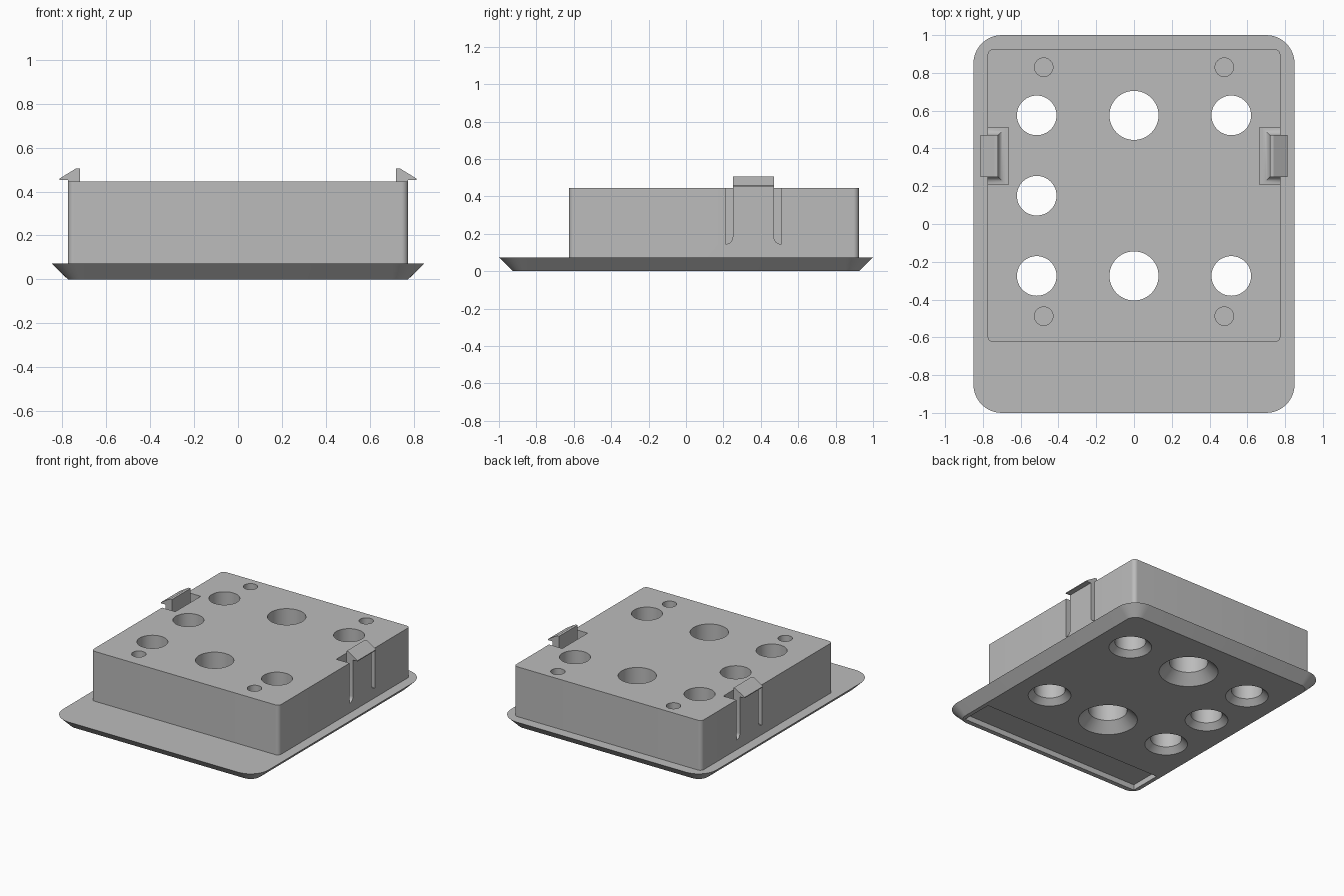
import bpy, bmesh, math

if "Cube" in bpy.data.objects:
    bpy.data.objects.remove(bpy.data.objects["Cube"])

grey = bpy.data.materials.new("plain grey")
grey.diffuse_color = (0.5, 0.5, 0.5, 1)
grey.use_nodes = True
grey.node_tree.nodes["Principled BSDF"].inputs["Base Color"].default_value = grey.diffuse_color


def loft(bm, rings):
    """Closed solid through rings that share one vertex count."""
    vs = [[bm.verts.new(p) for p in ring] for ring in rings]
    n = len(vs[0])
    for a, b in zip(vs, vs[1:]):
        for i in range(n):
            j = (i + 1) % n
            bm.faces.new((a[i], a[j], b[j], b[i]))
    bm.faces.new(vs[0][::-1])
    bm.faces.new(vs[-1])


def rounded(x0, x1, y0, y1, r, z, seg=10):
    pts = []
    corners = ((x1 - r, y1 - r), (x0 + r, y1 - r), (x0 + r, y0 + r), (x1 - r, y0 + r))
    for k, (cx, cy) in enumerate(corners):
        for i in range(seg + 1):
            a = math.pi / 2 * (k + i / seg)
            pts.append((cx + r * math.cos(a), cy + r * math.sin(a), z))
    return pts


def rect(x0, x1, y0, y1, z):
    return [(x0, y0, z), (x1, y0, z), (x1, y1, z), (x0, y1, z)]


def circle(x, y, r, z, n=48):
    return [(x + r * math.cos(2 * math.pi * i / n),
             y + r * math.sin(2 * math.pi * i / n), z) for i in range(n)]


def finish(name, bm):
    bmesh.ops.recalc_face_normals(bm, faces=bm.faces)
    me = bpy.data.meshes.new(name)
    bm.to_mesh(me)
    bm.free()
    me.materials.append(grey)
    ob = bpy.data.objects.new(name, me)
    bpy.context.collection.objects.link(ob)
    return ob


def apply_and_smooth(ob):
    bpy.ops.object.select_all(action='DESELECT')
    ob.select_set(True)
    bpy.context.view_layer.objects.active = ob
    for m in list(ob.modifiers):
        bpy.ops.object.modifier_apply(modifier=m.name)
    bpy.ops.object.shade_smooth_by_angle(angle=math.radians(30))


# Flared base plate with the raised block on it
TOP, PLATE = 0.445, 0.073
bm = bmesh.new()
loft(bm, [
    rounded(-0.775, 0.775, -0.925, 0.925, 0.075, 0),
    rounded(-0.85, 0.85, -1, 1, 0.15, PLATE),
    rounded(-0.775, 0.775, -0.625, 0.925, 0.03, PLATE),
    rounded(-0.775, 0.775, -0.625, 0.925, 0.03, TOP),
])
body = finish("housing_body", bm)

# Cutter: countersunk through holes, blind holes, clip pockets, underside recess
bm = bmesh.new()
through = [(0, 0.575, 0.13, 0.07), (0, -0.275, 0.13, 0.07)]
through += [(x, y, 0.105, 0.04) for x, y in
            ((-0.515, 0.575), (0.515, 0.575), (-0.515, 0.15), (-0.515, -0.275), (0.515, -0.275))]
for x, y, r, c in through:
    loft(bm, [circle(x, y, r + c + 0.01, -0.01), circle(x, y, r, c), circle(x, y, r, 0.6)])
for x in (-0.478, 0.478):
    for y in (0.83, -0.488):
        loft(bm, [circle(x, y, 0.049, 0.15, 32), circle(x, y, 0.049, 0.6, 32)])
FLOOR = 0.145
for x0, x1 in ((0.665, 0.85), (-0.85, -0.665)):
    loft(bm, [rect(x0, x1, 0.21, 0.51, FLOOR), rect(x0, x1, 0.21, 0.51, 0.6)])
loft(bm, [rect(-0.745, 0.745, -0.89, -0.65, -0.02), rect(-0.745, 0.745, -0.89, -0.65, 0.04)])
cutter = finish("hole_cutter", bm)
cutter.hide_render = True

mod = body.modifiers.new("holes", 'BOOLEAN')
mod.operation = 'DIFFERENCE'
mod.solver = 'EXACT'
mod.object = cutter
apply_and_smooth(body)
bpy.data.objects.remove(cutter)

# Snap clips: arm with filleted foot and a hooked tip, mirrored to both sides
bm = bmesh.new()
R = 0.037
rings = []
for i in range(9):
    a = math.pi / 2 * i / 8
    e = R * (1 - math.sin(a))
    rings.append(rect(0.72 - e, 0.775, 0.25 - e, 0.47 + e, FLOOR + R * (1 - math.cos(a))))
for outer, z in ((0.775, 0.453), (0.813, 0.453), (0.813, 0.459), (0.738, 0.505)):
    rings.append(rect(0.72, outer, 0.25, 0.47, z))
loft(bm, rings)
clips = finish("snap_clips", bm)
clips.modifiers.new("both_sides", 'MIRROR').use_axis = (True, False, False)
apply_and_smooth(clips)
